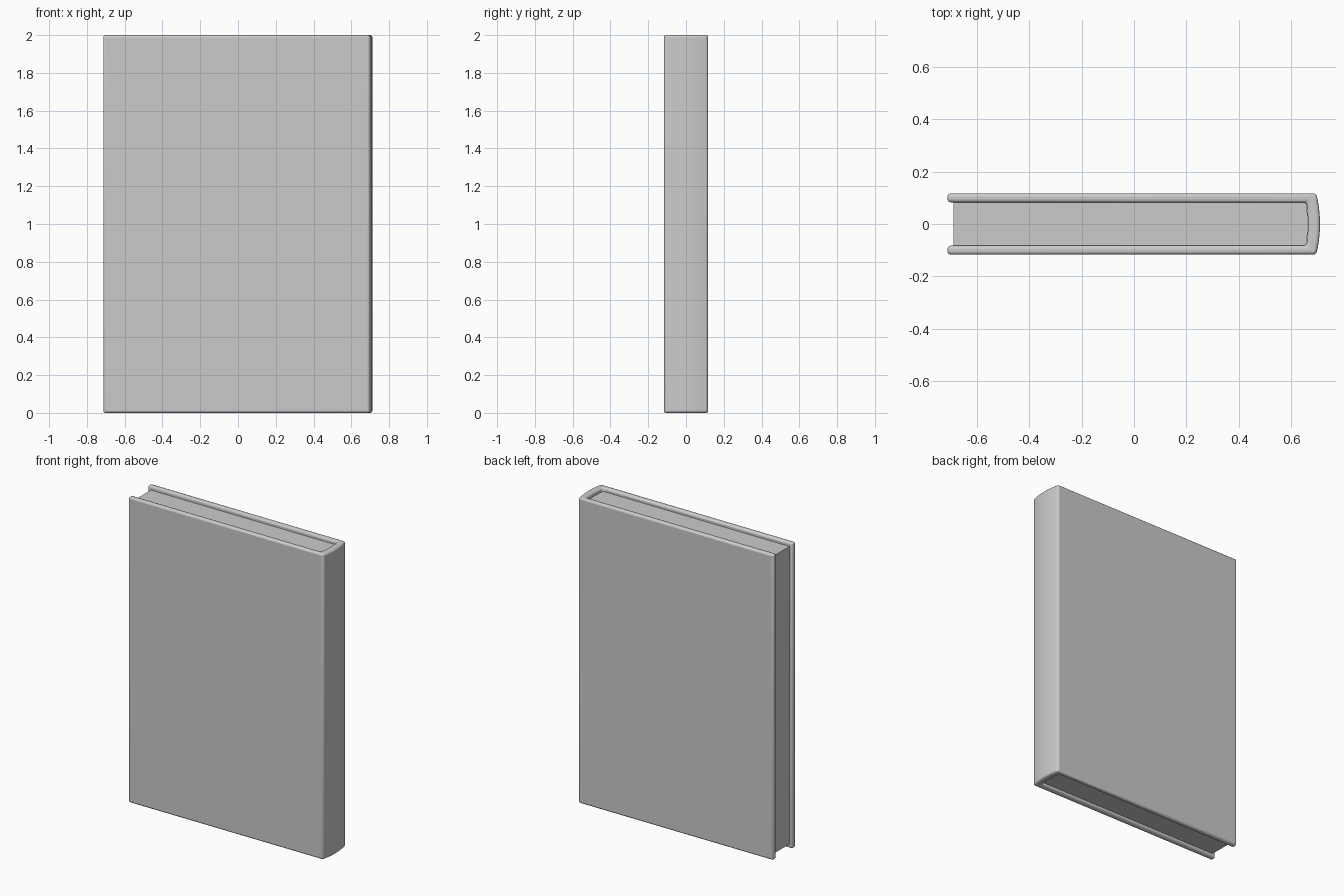
import bpy, bmesh

if "Cube" in bpy.data.objects:
    bpy.data.objects.remove(bpy.data.objects["Cube"])


def extrude_profile(name, points, z0, z1):
    """Solid prism from a closed outline in the XY plane."""
    bm = bmesh.new()
    face = bm.faces.new([bm.verts.new((x, y, z0)) for x, y in points])
    ext = bmesh.ops.extrude_face_region(bm, geom=[face])
    verts = [g for g in ext["geom"] if isinstance(g, bmesh.types.BMVert)]
    bmesh.ops.translate(bm, verts=verts, vec=(0, 0, z1 - z0))
    bmesh.ops.recalc_face_normals(bm, faces=bm.faces[:])
    mesh = bpy.data.meshes.new(name)
    bm.to_mesh(mesh)
    bm.free()
    obj = bpy.data.objects.new(name, mesh)
    bpy.context.collection.objects.link(obj)
    return obj


def bulge(x, half, rise, n=8):
    """Shallow curved edge running from -half to +half in y."""
    ts = [-1 + 2 * i / n for i in range(n + 1)]
    return [(x + rise * (1 - t * t), t * half) for t in ts]


LEFT, OUT, INN = -0.713, 0.117, 0.083

# Hard cover: two boards joined by a gently rounded spine
outer = [(LEFT, -OUT)] + bulge(0.697, OUT, 0.014) + [(LEFT, OUT)]
inner = [(LEFT, INN)] + bulge(0.659, INN, 0.006)[::-1] + [(LEFT, -INN)]
cover = extrude_profile("cover", outer + inner, 0.0, 2.0)
bevel = cover.modifiers.new("rounded_edges", "BEVEL")
bevel.width = 0.012
bevel.segments = 3
bevel.limit_method = "ANGLE"
bevel.angle_limit = 0.6

# Page block, set back from the board edges
pages = extrude_profile(
    "pages",
    [(-0.69, -INN)] + bulge(0.658, INN, 0.006) + [(-0.69, INN)],
    0.025, 1.975)

for obj in (cover, pages):
    bpy.ops.object.select_all(action="DESELECT")
    obj.select_set(True)
    bpy.context.view_layer.objects.active = obj
    bpy.ops.object.shade_smooth_by_angle(angle=0.6)
